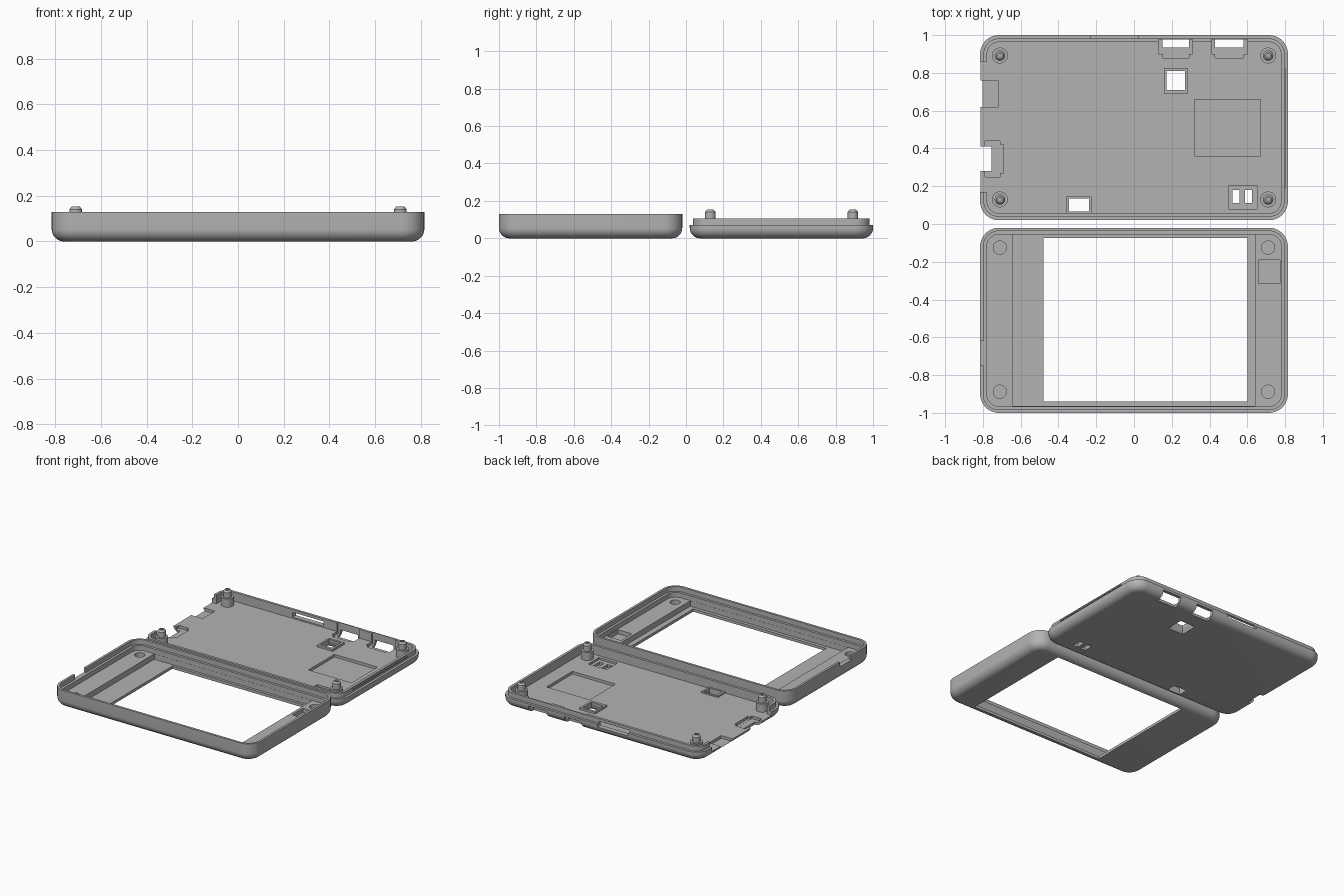
import bpy, bmesh, math

if "Cube" in bpy.data.objects:
    bpy.data.objects.remove(bpy.data.objects["Cube"])

grey = bpy.data.materials.new("grey plastic")
grey.diffuse_color = (0.45, 0.45, 0.45, 1)
grey.use_nodes = True
grey.node_tree.nodes["Principled BSDF"].inputs["Base Color"].default_value = grey.diffuse_color

HALF_X, HALF_Y, RADIUS, FILLET = 0.815, 0.49, 0.1, 0.055


def add(name, bm):
    bmesh.ops.recalc_face_normals(bm, faces=bm.faces[:])
    me = bpy.data.meshes.new(name)
    bm.to_mesh(me)
    bm.free()
    me.materials.append(grey)
    ob = bpy.data.objects.new(name, me)
    bpy.context.collection.objects.link(ob)
    return ob


def tray(name, cy, profile):
    """Rounded-rectangle rings (inset, z), skinned and capped at both ends."""
    bm = bmesh.new()
    rings = []
    for inset, z in profile:
        r = RADIUS - inset
        ring = []
        for q, (sx, sy) in enumerate([(1, 1), (-1, 1), (-1, -1), (1, -1)]):
            for i in range(11):
                a = math.radians(90 * q + 9 * i)
                ring.append(bm.verts.new((sx * (HALF_X - RADIUS) + r * math.cos(a),
                                          cy + sy * (HALF_Y - RADIUS) + r * math.sin(a), z)))
        rings.append(ring)
    for a, b in zip(rings, rings[1:]):
        for i in range(len(a)):
            j = (i + 1) % len(a)
            bm.faces.new((a[i], a[j], b[j], b[i]))
    bm.faces.new(rings[0])
    bm.faces.new(rings[-1])
    return add(name, bm)


def box(name, x0, x1, y0, y1, z0, z1, flare=0.0):
    """Box from bounds; flare widens the bottom."""
    bm = bmesh.new()
    bmesh.ops.create_cube(bm, size=1)
    for v in bm.verts:
        f = flare if v.co.z < 0 else 0
        v.co = ((x0 - f, x1 + f)[v.co.x > 0], (y0 - f, y1 + f)[v.co.y > 0], (z0, z1)[v.co.z > 0])
    return add(name, bm)


def lathe(name, x, y, pts, n=32):
    """Solid turned from (radius, z) points."""
    bm = bmesh.new()
    rings = [[bm.verts.new((x + r * math.cos(k * math.tau / n), y + r * math.sin(k * math.tau / n), z))
              for k in range(n)] for r, z in pts]
    for a, b in zip(rings, rings[1:]):
        for i in range(n):
            j = (i + 1) % n
            bm.faces.new((a[i], a[j], b[j], b[i]))
    bm.faces.new(rings[0])
    bm.faces.new(rings[-1])
    return add(name, bm)


def apply_bool(target, tool, op="DIFFERENCE"):
    mod = target.modifiers.new("bool", "BOOLEAN")
    mod.operation, mod.solver, mod.object = op, "EXACT", tool
    bpy.context.view_layer.objects.active = target
    bpy.ops.object.modifier_apply(modifier=mod.name)
    bpy.data.objects.remove(tool, do_unlink=True)


def cut(target, *b, flare=0.0):
    apply_bool(target, box("cutter", *b, flare=flare))


def smooth(ob):
    bpy.ops.object.select_all(action="DESELECT")
    ob.select_set(True)
    bpy.context.view_layer.objects.active = ob
    bpy.ops.object.shade_smooth_by_angle(angle=math.radians(30))


# rounded lower edge shared by both shells
edge = [(FILLET * (1 - math.sin(math.radians(a))), FILLET * (1 - math.cos(math.radians(a))))
        for a in range(0, 91, 10)]

# --- back shell with raised lip ---
base = tray("back_shell", 0.51, edge + [(0, 0.07), (0.018, 0.07), (0.018, 0.105),
                                        (0.037, 0.105), (0.037, 0.04)])
# open left wall
cut(base, -0.9, -0.765, 0.17, 0.86, 0.0401, 0.2)
# left connector recesses and through hole
cut(base, -0.9, -0.72, 0.62, 0.76, 0.02, 0.2)
cut(base, -0.79, -0.71, 0.25, 0.44, 0.02, 0.2)
cut(base, -0.75, -0.69, 0.27, 0.42, 0.021, 0.2)
cut(base, -0.9, -0.755, 0.28, 0.41, -0.1, 0.2)
# two rear ports: floor recess, well, and wall opening
for x0, x1 in ((0.15, 0.29), (0.43, 0.58)):
    cut(base, x0 - 0.02, x1 + 0.02, 0.9, 0.976, 0.02, 0.2)
    cut(base, x0, x1, 0.88, 0.95, 0.021, 0.2)
    cut(base, x0, x1, 0.935, 0.975, -0.1, 0.21)
    cut(base, x0, x1, 0.936, 1.1, -0.1, 0.053)
# long rear slot
cut(base, -0.23, 0.02, 0.93, 1.1, 0.05, 0.085)
# square label recess
cut(base, 0.32, 0.67, 0.36, 0.66, 0.02, 0.2)
# framed square opening, flared underneath
apply_bool(base, box("frame", 0.16, 0.285, 0.69, 0.825, 0.03, 0.055), "UNION")
cut(base, 0.173, 0.27, 0.71, 0.81, 0.015, 0.2)
cut(base, 0.173, 0.27, 0.71, 0.81, -0.01, 0.025, flare=0.02)
# framed front opening
apply_bool(base, box("frame", -0.36, -0.225, 0.058, 0.145, 0.03, 0.05), "UNION")
cut(base, -0.343, -0.238, 0.066, 0.136, -0.1, 0.2)
# twin slots in a shallow recess
cut(base, 0.5, 0.65, 0.08, 0.205, 0.025, 0.2)
for x in (0.522, 0.588):
    cut(base, x, x + 0.037, 0.112, 0.18, -0.1, 0.2)
smooth(base)

# snap ridge on the right lip
box("snap_ridge", 0.79, 0.803, 0.19, 0.82, 0.086, 0.095)

# locating posts with stepped pins
for x in (-0.71, 0.71):
    for y in (0.13, 0.892):
        smooth(lathe("locating_post", x, y, [(0.042, 0.03), (0.042, 0.1), (0.028, 0.1), (0.028, 0.14),
                                             (0.018, 0.153), (0.01, 0.153), (0.01, 0.12)]))

# --- front shell with display window ---
bezel = tray("front_shell", -0.51, edge + [(0, 0.13), (0.017, 0.13), (0.017, 0.095),
                                           (0.035, 0.095), (0.035, 0.06)])
# display recess and window
cut(bezel, -0.64, 0.64, -0.964, -0.056, 0.02, 0.3)
cut(bezel, -0.48, 0.6, -0.94, -0.075, -0.1, 0.3)
# pin sockets
for x in (-0.71, 0.71):
    for y in (-0.125, -0.888):
        apply_bool(bezel, lathe("socket", x, y, [(0.035, 0.025), (0.035, 0.2)]))
# small side pocket and left wall notch
cut(bezel, 0.66, 0.773, -0.315, -0.19, 0.03, 0.2)
cut(bezel, -0.9, -0.79, -0.75, -0.62, 0.095, 0.3)
smooth(bezel)
